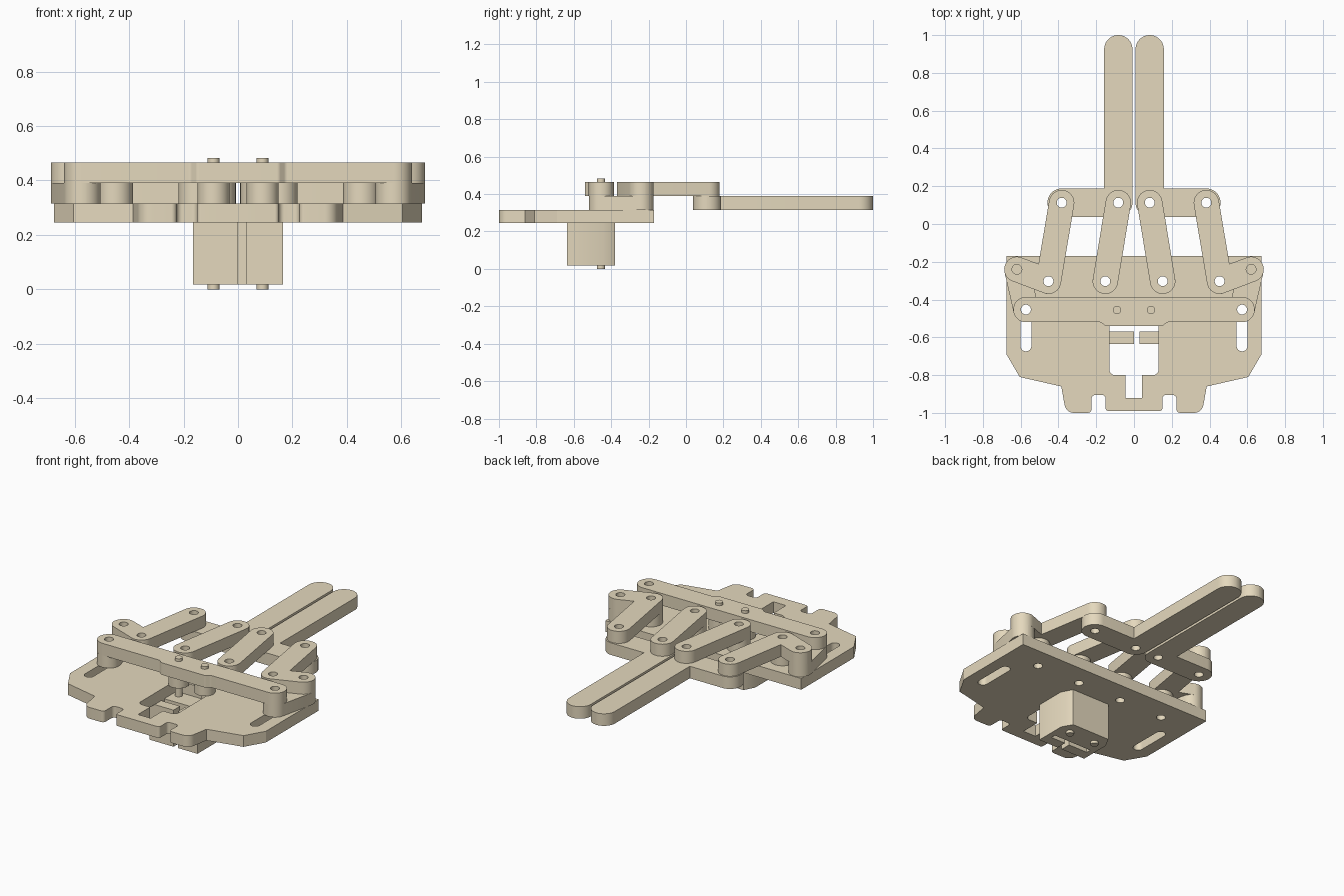
import bpy, bmesh, math
from mathutils import Vector

cube = bpy.data.objects.get("Cube")
if cube:
    bpy.data.objects.remove(cube, do_unlink=True)

TAN = (0.78, 0.69, 0.51, 1)
mat = bpy.data.materials.new("warm_tan")
mat.use_nodes = True
mat.diffuse_color = TAN
mat.node_tree.nodes["Principled BSDF"].inputs["Base Color"].default_value = TAN

# Layer heights
PLATE = (0.245, 0.315)
MID = (0.315, 0.39)
TOP = (0.39, 0.465)
HOLE = 0.026


def circle(c, r, n=32):
    return [Vector((c[0] + r * math.cos(math.tau * i / n),
                    c[1] + r * math.sin(math.tau * i / n))) for i in range(n)]


def rounded(corners):
    """Closed outline from (x, y[, radius]) corners, arcs at the radii."""
    out = []
    for i, c in enumerate(corners):
        p = Vector(c[:2])
        r = c[2] * 0.998 if len(c) > 2 else 0
        if r <= 0:
            out.append(p)
            continue
        u = (Vector(corners[i - 1][:2]) - p).normalized()
        v = (Vector(corners[(i + 1) % len(corners)][:2]) - p).normalized()
        half = u.angle(v) / 2
        d = r / math.tan(half)
        centre = p + (u + v).normalized() * (r / math.sin(half))
        a, b = p + u * d - centre, p + v * d - centre
        start = math.atan2(a.y, a.x)
        sweep = math.atan2(a.x * b.y - a.y * b.x, a.dot(b))
        for k in range(11):
            t = start + sweep * k / 10
            out.append(centre + Vector((math.cos(t), math.sin(t))) * r)
    return out


def band(path, r):
    """Round-ended strip of half width r along a path."""
    pts = [Vector(p) for p in path]
    dirs = [(b - a).normalized() for a, b in zip(pts, pts[1:])]
    left, right = [], []
    for i, p in enumerate(pts):
        d1, d2 = dirs[max(i - 1, 0)], dirs[min(i, len(dirs) - 1)]
        n1, n2 = Vector((-d1.y, d1.x)), Vector((-d2.y, d2.x))
        off = (n1 + n2) * (r / (1 + n1.dot(n2)))
        if i == 0:
            p = p - d1 * r
        if i == len(pts) - 1:
            p = p + d2 * r
        end = i in (0, len(pts) - 1)
        turn = d1.x * d2.y - d1.y * d2.x
        left.append((*(p + off), r if end or turn < 0 else 0))
        right.append((*(p - off), r if end or turn > 0 else 0))
    return rounded(left + right[::-1])


def slab(name, outline, layer, holes=(), side=1):
    """Extrude an outline with holes through a height range."""
    z0, z1 = layer
    cu = bpy.data.curves.new(name, "CURVE")
    cu.dimensions = "2D"
    cu.fill_mode = "BOTH"
    cu.extrude = (z1 - z0) / 2
    for loop in [outline, *holes]:
        sp = cu.splines.new("POLY")
        sp.points.add(len(loop) - 1)
        for q, p in zip(sp.points, loop):
            q.co = (p.x * side, p.y, 0, 1)
        sp.use_cyclic_u = True
    tmp = bpy.data.objects.new(name + "_profile", cu)
    bpy.context.scene.collection.objects.link(tmp)
    dg = bpy.context.evaluated_depsgraph_get()
    me = bpy.data.meshes.new_from_object(tmp.evaluated_get(dg))
    bpy.data.objects.remove(tmp, do_unlink=True)
    bm = bmesh.new()
    bm.from_mesh(me)
    bmesh.ops.remove_doubles(bm, verts=bm.verts, dist=1e-5)
    bmesh.ops.translate(bm, verts=bm.verts, vec=(0, 0, (z0 + z1) / 2))
    bmesh.ops.recalc_face_normals(bm, faces=bm.faces)
    bm.to_mesh(me)
    bm.free()
    me.name = name
    me.materials.clear()
    me.materials.append(mat)
    me.shade_smooth()
    me.set_sharp_from_angle(angle=math.radians(30))
    ob = bpy.data.objects.new(name, me)
    bpy.context.scene.collection.objects.link(ob)


# Pivot positions on the +x half
inner_pivot, outer_pivot = (0.152, -0.303), (0.453, -0.303)
inner_tip, outer_tip = (0.083, 0.113), (0.383, 0.113)
crank_end, bar_end = (0.62, -0.24), (0.572, -0.453)
R = 0.067

# Base plate with keyhole, guide slots and pivot holes
half = [(0.675, -0.17), (0.675, -0.69), (0.605, -0.81), (0.385, -0.86),
        (0.36, -1.0, 0.05), (0.225, -1.0, 0.02), (0.225, -0.905, 0.02),
        (0.15, -0.905, 0.02), (0.15, -0.99, 0.015)]
outline = half + [(-c[0], *c[1:]) for c in reversed(half)]
keyhole = [(-0.13, -0.42), (0.13, -0.42), (0.13, -0.8, 0.03), (0.042, -0.8),
           (0.042, -0.92), (-0.045, -0.92), (-0.045, -0.8), (-0.13, -0.8, 0.03)]
cuts = [rounded(keyhole)]
for s in (1, -1):
    cuts.append(band([(s * 0.572, -0.45), (s * 0.572, -0.645)], 0.029))
    cuts += [circle((s * p[0], p[1]), HOLE) for p in (inner_pivot, outer_pivot)]
slab("base_plate", rounded(outline), PLATE, cuts)

# Actuator housing under the plate, split at the front
housing = [(-0.165, -0.635), (0, -0.635), (0, -0.57), (-0.13, -0.57),
           (-0.13, -0.54), (0.13, -0.54), (0.13, -0.57), (0.03, -0.57),
           (0.03, -0.635), (0.165, -0.635), (0.165, -0.445), (0.13, -0.38),
           (-0.13, -0.38), (-0.165, -0.445)]
slab("actuator_housing", rounded(housing), (0.017, PLATE[0]))

# Sliding cross bar with a widened centre
x, y = bar_end
bar = [(-x - R, y + R, R), (x + R, y + R, R), (x + R, y - R, R),
       (0.175, y - R, 0.02), (0.15, -0.541, 0.02), (-0.15, -0.541, 0.02),
       (-0.175, y - R, 0.02), (-x - R, y - R, R)]
slab("cross_bar", rounded(bar), TOP,
     [circle((s * x, y), HOLE) for s in (1, -1)])

# Mirrored linkage
for s, tag in ((1, "left"), (-1, "right")):
    def part(name, path, layer, holes, r=R):
        slab(tag + "_" + name, band(path, r), layer,
             [circle(h, HOLE) for h in holes], s)

    part("inner_arm", [inner_pivot, inner_tip], TOP, [inner_pivot, inner_tip])
    part("crank", [outer_tip, outer_pivot, crank_end], TOP,
         [outer_tip, outer_pivot, crank_end])
    part("link", [crank_end, bar_end], MID, [crank_end, bar_end])
    part("finger", [outer_tip, inner_tip, (inner_tip[0], 0.925)], MID,
         [outer_tip, inner_tip], 0.075)
    for name, p in (("inner_spacer", inner_pivot), ("outer_spacer", outer_pivot)):
        slab(tag + "_" + name, circle(p, R, 48), MID, [circle(p, HOLE)], s)
    # Actuator shaft and its collar
    shaft = (0.09, -0.455)
    slab(tag + "_shaft", circle(shaft, 0.022), (0, 0.482), (), s)
    slab(tag + "_shaft_collar", circle(shaft, 0.059), MID, (), s)
